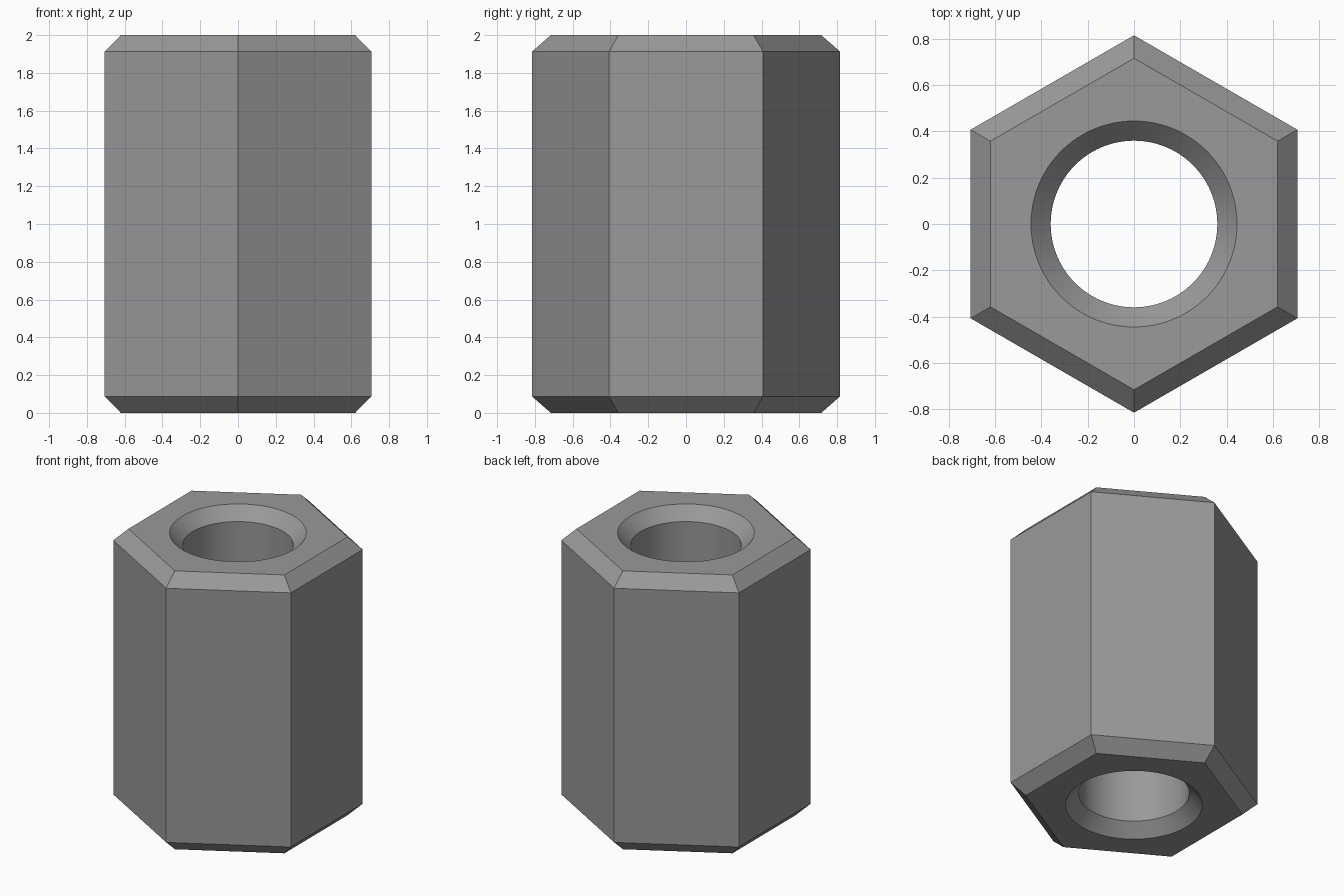
import bpy, bmesh, math

if "Cube" in bpy.data.objects:
    bpy.data.objects.remove(bpy.data.objects["Cube"])

HEX_R, HEX_TOP_R = 0.815, 0.716      # corner radius of body / of chamfered end
HOLE_R, SINK_R = 0.36, 0.445         # bore / countersink radius
CHAMFER, HEIGHT, STEP = 0.087, 2.0, 16
SEGS = 6 * STEP

steel = bpy.data.materials.new("steel_grey")
steel.diffuse_color = (0.32, 0.32, 0.32, 1)
steel.use_nodes = True
steel.node_tree.nodes["Principled BSDF"].inputs["Base Color"].default_value = steel.diffuse_color

bm = bmesh.new()


def ring(radius, z, n):
    """Closed ring of vertices, starting at the +y hex corner."""
    return [bm.verts.new((radius * math.cos(math.pi / 2 + math.tau * i / n),
                          radius * math.sin(math.pi / 2 + math.tau * i / n), z))
            for i in range(n)]


def skin(rings):
    """Quads between successive rings of equal size."""
    for a, b in zip(rings, rings[1:]):
        n = len(a)
        for i in range(n):
            j = (i + 1) % n
            bm.faces.new((a[i], a[j], b[j], b[i]))


def cap(outer, inner):
    """Flat end between the hexagon and the round hole, one face per side."""
    for s in range(6):
        arc = [inner[(s * STEP + k) % SEGS] for k in range(STEP + 1)]
        bm.faces.new([outer[s], outer[(s + 1) % 6]] + arc[::-1])


# Chamfered hexagonal outside and countersunk bore
levels = (0, CHAMFER, HEIGHT - CHAMFER, HEIGHT)
outside = [ring(r, z, 6) for r, z in zip((HEX_TOP_R, HEX_R, HEX_R, HEX_TOP_R), levels)]
bore = [ring(r, z, SEGS) for r, z in zip((SINK_R, HOLE_R, HOLE_R, SINK_R), levels)]
skin(outside)
skin(bore)

# Flat ends
cap(outside[0], bore[0])
cap(outside[-1], bore[-1])
bmesh.ops.recalc_face_normals(bm, faces=bm.faces)

mesh = bpy.data.meshes.new("hex_standoff")
bm.to_mesh(mesh)
bm.free()
mesh.materials.append(steel)
standoff = bpy.data.objects.new("hex_standoff", mesh)
bpy.context.collection.objects.link(standoff)

# Smooth bore, crisp edges
bpy.context.view_layer.objects.active = standoff
standoff.select_set(True)
bpy.ops.object.shade_smooth_by_angle(angle=math.radians(30))
